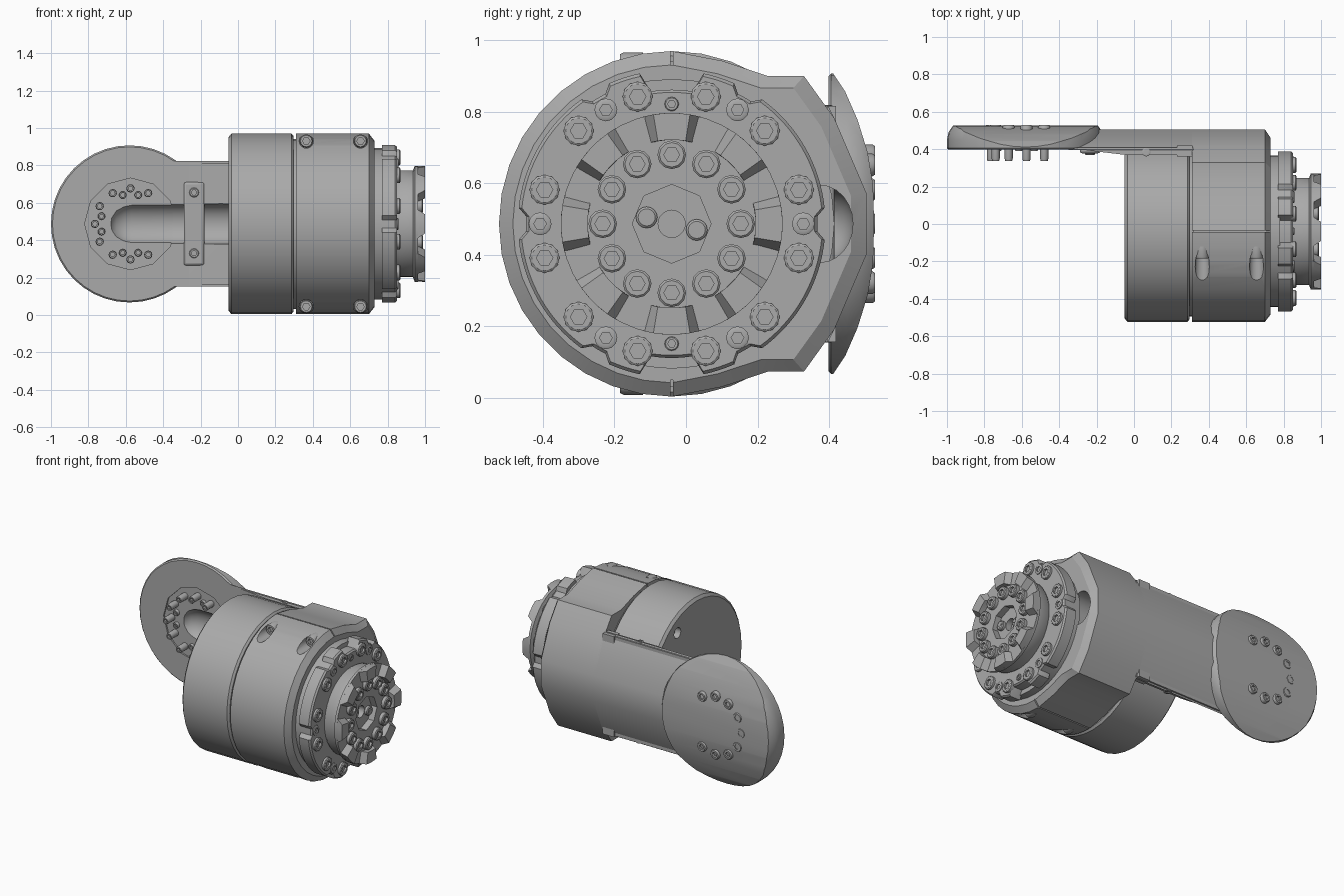
import bpy, bmesh, math
from math import cos, sin, pi, radians

cube = bpy.data.objects.get("Cube")
if cube:
    bpy.data.objects.remove(cube, do_unlink=True)

metal = bpy.data.materials.new("grey_metal")
GREY = (0.4, 0.4, 0.4, 1)
metal.use_nodes = True
metal.diffuse_color = GREY
metal.node_tree.nodes["Principled BSDF"].inputs["Base Color"].default_value = GREY

CY, CZ = -0.04, 0.487      # main axis, along x
PX = -0.575                # pivot plate centre
MAP = {"x": lambda u, v, w: (w, u, v),
       "y": lambda u, v, w: (u, w, v),
       "z": lambda u, v, w: (u, v, w)}


def add_loft(bm, axis, rings):
    """Closed solid through rings of (points, position)."""
    loops = [[bm.verts.new(MAP[axis](u, v, w)) for u, v in pts] for pts, w in rings]
    n = len(loops[0])
    for a, b in zip(loops, loops[1:]):
        for i in range(n):
            j = (i + 1) % n
            bm.faces.new((a[i], a[j], b[j], b[i]))
    bm.faces.new(loops[0])
    bm.faces.new(loops[-1])


def finish(name, bm, angle=32):
    bmesh.ops.recalc_face_normals(bm, faces=bm.faces)
    mesh = bpy.data.meshes.new(name)
    bm.to_mesh(mesh)
    bm.free()
    mesh.materials.append(metal)
    obj = bpy.data.objects.new(name, mesh)
    bpy.context.collection.objects.link(obj)
    shade(obj, angle)
    return obj


def shade(obj, angle=32):
    for p in obj.data.polygons:
        p.use_smooth = True
    obj.data.set_sharp_from_angle(angle=radians(angle))


def solid(name, axis, rings):
    bm = bmesh.new()
    add_loft(bm, axis, rings)
    return finish(name, bm)


def circle(u, v, r, n=32, turn=0.0):
    return [(u + r * cos(2 * pi * i / n + turn), v + r * sin(2 * pi * i / n + turn))
            for i in range(n)]


def turned(name, axis, u, v, steps, n=32):
    return solid(name, axis, [(circle(u, v, r, n), w) for w, r in steps])


def box(name, x0, x1, y0, y1, z0, z1):
    return solid(name, "z", [([(x0, y0), (x1, y0), (x1, y1), (x0, y1)], z) for z in (z0, z1)])


def boolean(obj, cutters, mode="DIFFERENCE"):
    for c in cutters:
        m = obj.modifiers.new("cut", "BOOLEAN")
        m.object, m.operation, m.solver = c, mode, "EXACT"
    bpy.context.view_layer.update()
    dg = bpy.context.evaluated_depsgraph_get()
    mesh = bpy.data.meshes.new_from_object(obj.evaluated_get(dg))
    obj.modifiers.clear()
    obj.data = mesh
    shade(obj)


def polar(r, deg, u=CY, v=CZ):
    return u + r * cos(radians(deg)), v + r * sin(radians(deg))


def bolts(name, axis, spots, base, top, r, socket=0.55):
    """Round bolt heads with a sunk hexagon socket."""
    bm = bmesh.new()
    d = top - base
    for u, v in spots:
        hexa = [(u + r * socket * k * cos(i * pi / 6), v + r * socket * k * sin(i * pi / 6))
                for i in range(12) for k in [1 if i % 2 == 0 else cos(pi / 6)]]
        add_loft(bm, axis, [(circle(u, v, r, 12), base), (circle(u, v, r, 12), top - d * .15),
                            (circle(u, v, r * .86, 12), top), (hexa, top), (hexa, top - d * .45)])
    return finish(name, bm)


def scaled(pts, k):
    return [(CY + (u - CY) * k, CZ + (v - CZ) * k) for u, v in pts]


# Cutters shared by several parts
chan = [(-0.685, .02), (-0.675, .05), (-0.65, .08), (-0.61, .1), (-0.57, .108), (0.8, .108)]
channel = solid("channel_cutter", "x",
                [([(.375 + (u * .85), CZ + v) for u, v in circle(0, 0, r, 24)], x) for x, r in chan])
helpers = [channel]

# Housing: round front, angular back
back = [(.23, .413), (.33, .413), (.415, .295), (.505, .085)]
half = [polar(.483, a) for a in range(90, 271, 10)]
profile = half + [(y, CZ - z) for y, z in [(.1, .456)] + back]
profile += [(y, CZ + z) for y, z in reversed([(.1, .456)] + back)]
shell = solid("rear_housing", "x", [(profile, .31), (profile, .7), (scaled(profile, .92), .73)])
seam = box("seam_cutter", .3, .74, CY - .004, CY + .004, .93, 1)
seam_low = box("seam_cutter_low", .3, .74, CY - .004, CY + .004, -.1, .05)
screw_spots = [(x, z) for x in (.365, .655) for z in (.045, .93)]
bores = [turned("bore_cutter", "y", x, z, [(-.4, .038), (-.165, .038)], 16) for x, z in screw_spots]
boolean(shell, [channel, seam, seam_low] + bores)
helpers += [seam, seam_low] + bores
bolts("housing_screws", "y", screw_spots, -.12, -.185, .036)

# Front cover, flat where it meets the arm
cover = turned("front_cover", "x", CY, CZ,
               [(-.05, .465), (-.035, .483), (.285, .483), (.297, .47)], 36)
cover_cut = box("cover_cutter", -.2, .4, .4, .8, -.2, 1.2)
cap_hole = turned("cap_hole_cutter", "x", CY + .2, CZ + .33, [(-.1, .035), (-.01, .035)], 16)
boolean(cover, [cover_cut, cap_hole])
helpers += [cover_cut, cap_hole]
turned("inner_core", "x", CY, CZ, [(.28, .455), (.32, .455)], 36)

# Arm behind the cover
arm_pts = [(.395, .335), (.415, .295), (.505, .085)]
arm_profile = [(y, CZ + z) for y, z in arm_pts] + [(y, CZ - z) for y, z in reversed(arm_pts)]
arm = solid("arm", "x", [(arm_profile, -.35), (arm_profile, .32)])
boolean(arm, [channel])
wedge = [(-.32, .402), (-.05, .37), (.315, .37), (.315, .41), (-.32, .41)]
web = solid("arm_web", "z", [(wedge, CZ - .326), (wedge, CZ + .326)])
boolean(web, [channel])
for s in (-1, 1):
    box("arm_lug", .23, .312, .36, .42, CZ + s * .3 - .03, CZ + s * .3 + .03)
    bolts("web_screw", "z", [(.065, .385)], CZ + s * .32, CZ + s * .332, .024)

# Pivot plate: round outline, back curved across its height
plate = turned("pivot_plate", "y", -.58, CZ,
               [(.398, .412), (.406, .42), (.45, .42), (.49, .412), (.515, .395), (.55, .37)], 40)
bend = [(.526, 0), (.523, .11), (.508, .2), (.48, .29), (.445, .37), (.405, .43)]
bend_profile = [(y, CZ + z) for y, z in bend] + [(.3, CZ + .5), (.3, CZ - .5)]
bend_profile += [(y, CZ - z) for y, z in reversed(bend[1:])]
curve = solid("plate_curve_cutter", "x", [(bend_profile, x) for x in (-1.1, 0)])
boolean(plate, [curve], "INTERSECT")
recess = turned("plate_recess_cutter", "y", PX, CZ, [(.3, .245), (.408, .245)], 12)
boolean(plate, [recess, channel])
helpers += [curve, recess]
ring = [polar(.19, a, PX, CZ) for a in range(60, 301, 30)]
bolts("plate_studs", "y", ring, .42, .338, .022)
bolts("plate_pins", "y", [polar(.16, a, PX, CZ) for a in (75, 105, 165, 195, 255, 285)],
      .42, .39, .02)
bolts("plate_bolt_heads", "y", ring, .48, .528, .032)

# Clamp strap over the channel
strap = box("clamp_strap", -.29, -.18, .378, .415, .265, .71)
bev = strap.modifiers.new("rounding", "BEVEL")
bev.width, bev.segments = .012, 2
bolts("strap_screws", "y", [(-.235, .33), (-.235, .655)], .39, .368, .026)

# Flange with notched rim
turned("flange_base", "x", CY, CZ, [(.72, .405), (.78, .405)], 40)


def rim_radius(deg):
    if min(abs(deg - 90), abs(deg - 270)) <= 9:
        return .375
    off = min(deg % 60, 60 - deg % 60)
    return .408 if off <= 4 else .43


rim = [polar(rim_radius(a), a) for a in range(0, 360, 3)]
solid("flange_rim", "x", [(rim, .77), (rim, .84), (scaled(rim, .98), .85)])
bolts("flange_bolts", "x", [polar(.368, a) for a in range(15, 360, 30)], .84, .868, .042)
bolts("flange_small_bolts", "x", [polar(.368, a) for a in range(0, 360, 60)], .84, .858, .032)
bolts("flange_pins", "x", [polar(.335, a) for a in (90, 270)], .84, .857, .02)

# Output hub with a toothed coupling face
hub = turned("output_hub", "x", CY, CZ,
             [(.84, .27), (.865, .285), (.935, .285), (.945, .31), (.962, .31)], 40)
pit = solid("hub_pit_cutter", "x", [(circle(CY, CZ, .11, 8), .92), (circle(CY, CZ, .11, 8), 1.1)])
axle_hole = turned("axle_hole_cutter", "x", CY, CZ, [(.88, .038), (1, .038)], 20)
boolean(hub, [pit, axle_hole])
helpers += [pit, axle_hole]
bm = bmesh.new()
for a in range(0, 360, 45):
    def sector(h):
        return ([polar(.31, a + h * k / 3) for k in (-3, -1, 1, 3)] +
                [polar(.235, a + h * k / 3) for k in (3, 1, -1, -3)])
    add_loft(bm, "x", [(sector(15), .955), (sector(9.5), 1.0)])
finish("coupling_teeth", bm)
bolts("hub_bolts", "x", [polar(.193, a) for a in range(0, 360, 30)], .955, .988, .04)
bolts("tooth_pins", "x", [polar(.262, a) for a in (0, 180)], .98, 1.0, .018)

# Two cross-head screws in the pit
for y, z in [(-.11, .505), (.03, .47)]:
    turned("cross_screw", "x", y, z, [(.91, .03), (.935, .03), (.94, .024)], 16)
    box("cross_slot_a", .938, .943, y - .016, y + .016, z - .004, z + .004)
    box("cross_slot_b", .938, .943, y - .004, y + .004, z - .016, z + .016)

for h in helpers:
    bpy.data.objects.remove(h, do_unlink=True)
